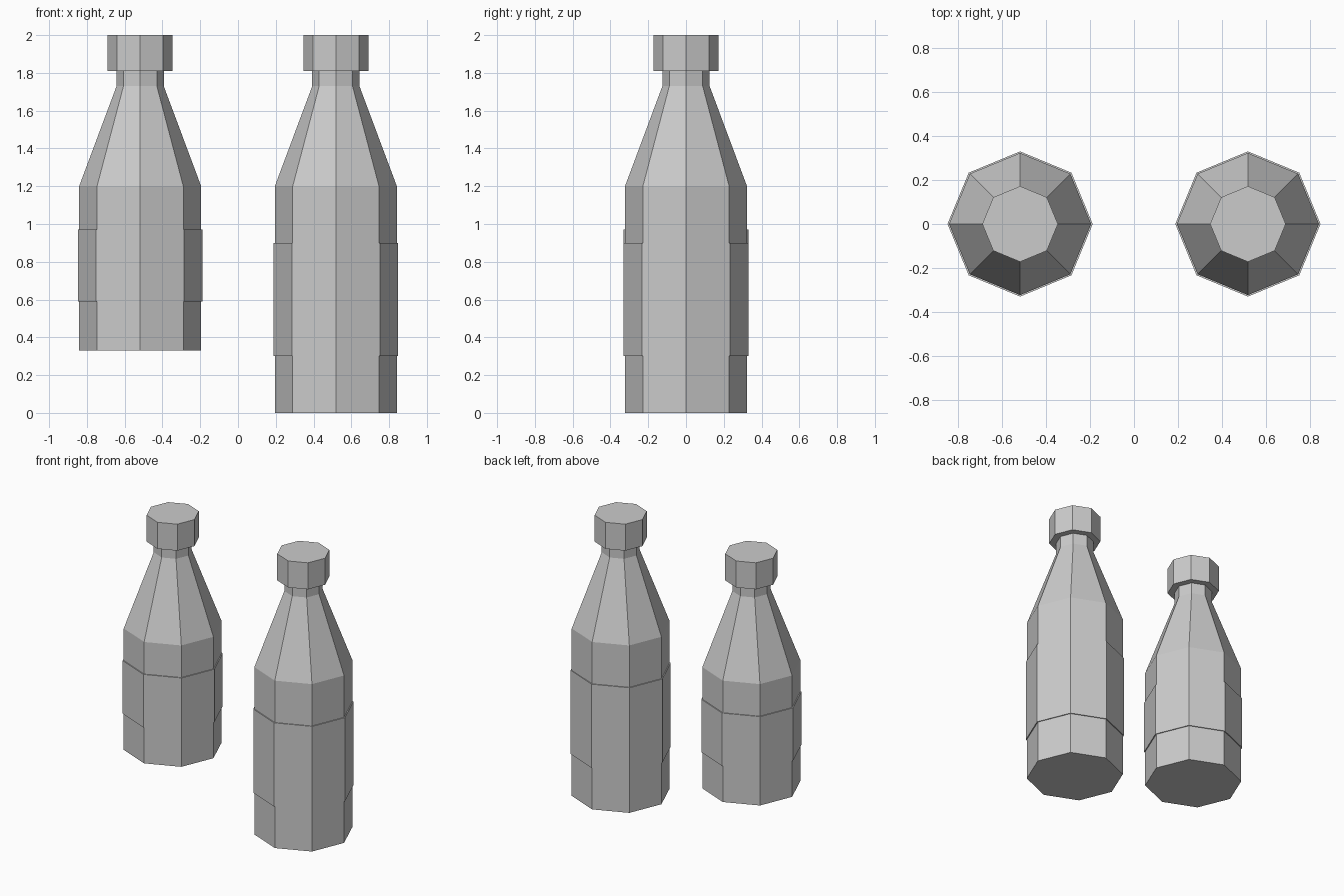
import bpy
import bmesh
import math

SIDES = 8

cube = bpy.data.objects.get("Cube")
if cube:
    bpy.data.objects.remove(cube, do_unlink=True)

grey = bpy.data.materials.new("plain grey")
grey.use_nodes = True
colour = (0.6, 0.6, 0.6, 1.0)
grey.diffuse_color = colour
for node in grey.node_tree.nodes:
    if node.type == 'BSDF_PRINCIPLED':
        node.inputs["Base Color"].default_value = colour


def lathe(name, profile, x, close_bottom=False, close_top=False):
    """Turn (radius, height) points into a flat-sided form."""
    bm = bmesh.new()
    rings = []
    for r, z in profile:
        angles = [math.tau * i / SIDES for i in range(SIDES)]
        rings.append([bm.verts.new((r * math.cos(a), r * math.sin(a), z)) for a in angles])
    for low, high in zip(rings, rings[1:]):
        for i in range(SIDES):
            j = (i + 1) % SIDES
            bm.faces.new((low[i], low[j], high[j], high[i]))
    if close_bottom:
        bm.faces.new(rings[0][::-1])
    if close_top:
        bm.faces.new(rings[-1])
    mesh = bpy.data.meshes.new(name)
    bm.to_mesh(mesh)
    bm.free()
    mesh.materials.append(grey)
    obj = bpy.data.objects.new(name, mesh)
    obj.location.x = x
    bpy.context.collection.objects.link(obj)
    return obj


BODY, LABEL, NECK, CAP = 0.323, 0.33, 0.125, 0.172


def bottle(prefix, x, base, label_low, label_high):
    # Glass body with tapered shoulder and short neck
    lathe(prefix + "_body",
          [(BODY, base), (BODY, 1.2), (NECK, 1.73), (NECK, 1.81)],
          x, close_bottom=True)
    # Wrapped label, standing slightly proud of the glass
    lathe(prefix + "_label",
          [(BODY, label_low), (LABEL, label_low), (LABEL, label_high), (BODY, label_high)], x)
    # Cap overhanging the neck
    lathe(prefix + "_cap", [(NECK, 1.81), (CAP, 1.81), (CAP, 2.0)], x, close_top=True)


bottle("tall_bottle", 0.518, 0.0, 0.30, 0.90)
bottle("short_bottle", -0.518, 0.33, 0.59, 0.97)
